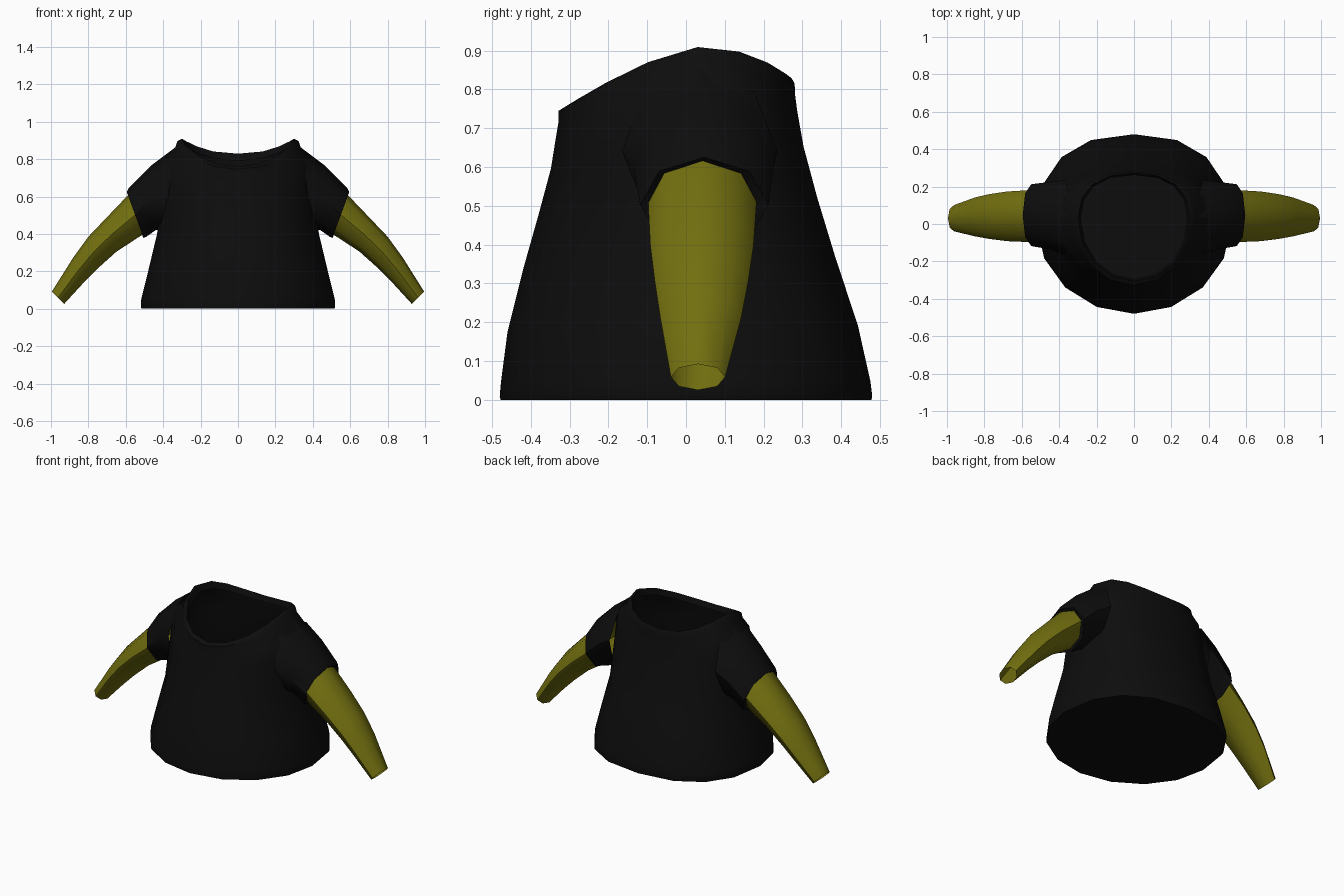
import bpy, bmesh, math

if "Cube" in bpy.data.objects:
    bpy.data.objects.remove(bpy.data.objects["Cube"])


def material(name, rgb):
    m = bpy.data.materials.new(name)
    m.diffuse_color = (*rgb, 1)
    m.use_nodes = True
    m.node_tree.nodes["Principled BSDF"].inputs["Base Color"].default_value = m.diffuse_color
    return m


BLACK = material("black cloth", (0.004, 0.004, 0.004))
OLIVE = material("olive sleeve", (0.17, 0.16, 0.005))


def loft(name, rings, mat, cap_start=False, mirror=False):
    """Skin a list of equal-sized closed rings."""
    bm = bmesh.new()
    vs = [[bm.verts.new(p) for p in ring] for ring in rings]
    n = len(vs[0])
    for a, b in zip(vs, vs[1:]):
        for i in range(n):
            j = (i + 1) % n
            bm.faces.new((a[i], a[j], b[j], b[i]))
    if cap_start:
        bm.faces.new(vs[0])
    bmesh.ops.recalc_face_normals(bm, faces=bm.faces)
    me = bpy.data.meshes.new(name)
    bm.to_mesh(me)
    bm.free()
    me.materials.append(mat)
    ob = bpy.data.objects.new(name, me)
    bpy.context.collection.objects.link(ob)
    if mirror:
        ob.modifiers.new("other side", 'MIRROR')
    bpy.ops.object.select_all(action='DESELECT')
    ob.select_set(True)
    bpy.context.view_layer.objects.active = ob
    bpy.ops.object.shade_smooth_by_angle(angle=math.radians(50))
    return ob


def spow(v, e):
    return math.copysign(abs(v) ** e, v)


def torso_ring(t, side, front, back, lift=0.0, n=16):
    """Ring at height fraction t; the neckline dips at front and back."""
    cy = 0.03 * t
    pts = []
    for i in range(n):
        a = 2 * math.pi * i / n
        s, c = math.sin(a), math.cos(a)
        e = 0.85 if c > 0.01 else 1.0
        top = 0.895 - (0.08 * c ** 2 if c > 0 else 0.15 * abs(c) ** 1.4)
        ry = back - cy if c > 0 else front + cy
        pts.append((side * spow(s, e), cy + ry * spow(c, e), t * top + lift))
    return pts


# Shirt body: height fraction, side half width, front depth, back depth, lift
body = [(0, .515, .478, .478, 0), (.012, .52, .48, .48, 0),
        (.06, .517, .477, .475, 0), (.235, .478, .46, .443, 0),
        (.45, .432, .42, .385, 0), (.64, .42, .38, .338, 0),
        (.80, .41, .348, .303, 0), (.91, .395, .335, .287, 0),
        (.965, .335, .328, .281, 0), (1, .325, .328, .28, 0),
        (1, .30, .305, .272, .014), (.97, .285, .295, .262, 0)]
loft("shirt_body", [torso_ring(*r) for r in body], BLACK, cap_start=True)


def tube_ring(x1, z1, x2, z2, y, hy, n=8):
    """Ring spanned between an upper and a lower point, with half width hy."""
    pts = []
    for i in range(n):
        a = 2 * math.pi * i / n
        k = (1 - math.cos(a)) / 2
        pts.append((x1 + (x2 - x1) * k, y + hy * math.sin(a), z1 + (z2 - z1) * k))
    return pts


# Short outer sleeves with a turned-in cuff
sleeve = [(.345, .855, .39, .43, .035, .20), (.465, .765, .44, .42, .045, .18),
          (.585, .645, .49, .385, .047, .167), (.595, .625, .505, .378, .047, .165),
          (.575, .615, .515, .40, .043, .14)]
loft("short_sleeve", [tube_ring(*r) for r in sleeve], BLACK, mirror=True)

# Long tapering under-sleeves, open at the wrist
arm = [(.54, .645, .46, .42, .042, .14), (.59, .605, .52, .39, .042, .139),
       (.70, .49, .65, .305, .041, .133), (.80, .385, .745, .22, .040, .120),
       (.88, .275, .82, .145, .038, .104), (.995, .092, .93, .025, .031, .070)]
loft("long_sleeve", [tube_ring(*r) for r in arm], OLIVE, mirror=True)
